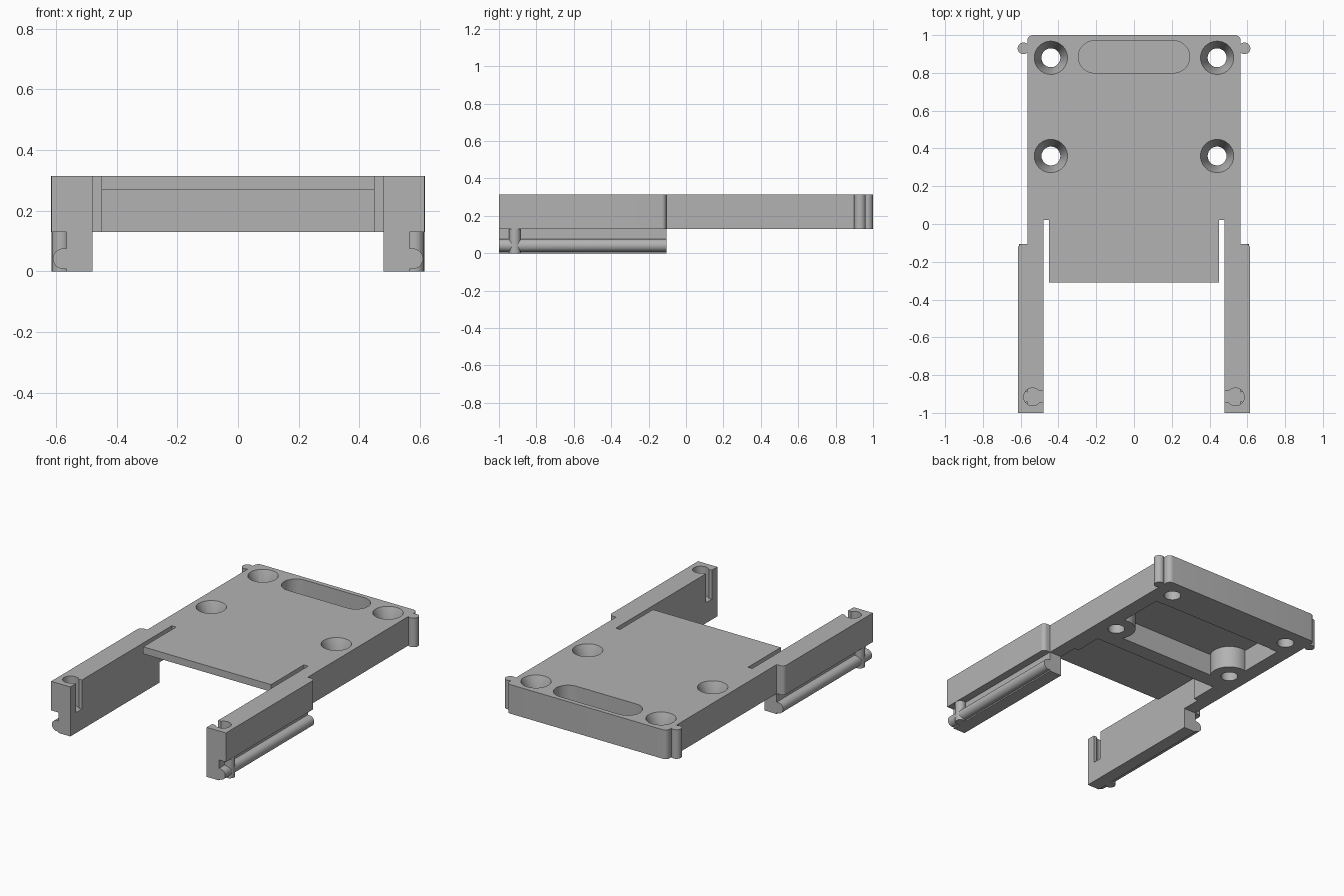
import bpy, bmesh, math

if "Cube" in bpy.data.objects:
    bpy.data.objects.remove(bpy.data.objects["Cube"])

grey = bpy.data.materials.new("plain grey")
grey.use_nodes = True
COLOUR = (0.45, 0.45, 0.45, 1)
grey.diffuse_color = COLOUR
grey.node_tree.nodes["Principled BSDF"].inputs["Base Color"].default_value = COLOUR

TOP, MID, THIN = 0.315, 0.13, 0.27


def arc(cx, cy, r, a0, a1, n=16):
    """Points on an arc, angles in degrees."""
    return [(cx + r * math.cos(math.radians(a0 + (a1 - a0) * i / n)),
             cy + r * math.sin(math.radians(a0 + (a1 - a0) * i / n))) for i in range(n + 1)]


def prism(name, pts, lo, hi, along="z"):
    """Extrude a closed outline along z, or an (x, z) section along y."""
    bm = bmesh.new()
    place = (lambda a, b: (a, b, lo)) if along == "z" else (lambda a, b: (a, lo, b))
    face = bm.faces.new([bm.verts.new(place(*p)) for p in pts])
    ext = bmesh.ops.extrude_face_region(bm, geom=[face])["geom"]
    move = (0, 0, hi - lo) if along == "z" else (0, hi - lo, 0)
    bmesh.ops.translate(bm, vec=move, verts=[v for v in ext if isinstance(v, bmesh.types.BMVert)])
    bmesh.ops.recalc_face_normals(bm, faces=bm.faces)
    return finish(name, bm)


def finish(name, bm):
    me = bpy.data.meshes.new(name)
    bm.to_mesh(me)
    bm.free()
    me.materials.append(grey)
    ob = bpy.data.objects.new(name, me)
    bpy.context.collection.objects.link(ob)
    return ob


def box(name, x0, x1, y0, y1, z0, z1):
    return prism(name, [(x0, y0), (x1, y0), (x1, y1), (x0, y1)], z0, z1)


def drum(name, x, y, z0, z1, r0, r1):
    """Cylinder or cone between two heights."""
    bm = bmesh.new()
    bmesh.ops.create_cone(bm, cap_ends=True, segments=40, radius1=r0, radius2=r1, depth=z1 - z0)
    bmesh.ops.translate(bm, vec=(x, y, (z0 + z1) / 2), verts=bm.verts)
    return finish(name, bm)


def activate(ob):
    bpy.ops.object.select_all(action="DESELECT")
    ob.select_set(True)
    bpy.context.view_layer.objects.active = ob


def combine(ob, tool, op="DIFFERENCE"):
    mod = ob.modifiers.new(op, "BOOLEAN")
    mod.object, mod.operation, mod.solver = tool, op, "EXACT"
    activate(ob)
    bpy.ops.object.modifier_apply(modifier=mod.name)
    bpy.data.objects.remove(tool)


def smooth(ob):
    activate(ob)
    bpy.ops.object.shade_smooth_by_angle(angle=math.radians(30))


def mirror_x(ob):
    mod = ob.modifiers.new("mirror", "MIRROR")
    mod.use_mirror_merge = False
    activate(ob)
    bpy.ops.object.modifier_apply(modifier=mod.name)


# Base plate with tongue, narrow relief slots and rounded back corners
half = [(0.45, -0.31), (0.45, 0.02), (0.48, 0.02), (0.48, -0.105), (0.565, -0.105)]
half += arc(0.535, 0.97, 0.03, 0, 90, 8)
plate = prism("base_plate", half + [(-x, y) for x, y in reversed(half)], MID, TOP)

# Latch knobs on the back corners
for s in (1, -1):
    knob = drum("knob", s * 0.585, 0.93, MID, TOP, 0.031, 0.031)
    combine(plate, knob, "UNION")

# Thin the tongue from underneath
combine(plate, box("cut", -0.45, 0.45, -0.5, 0.2, 0, THIN))

# Underside pocket that leaves round bosses at the screw holes
HOLES = [(s * 0.44, y) for s in (1, -1) for y in (0.36, 0.88)]
pocket = box("pocket", -0.47, 0.47, 0.3, 0.77, 0, THIN)
for x, y in HOLES:
    combine(pocket, drum("boss", x, y, -0.1, 0.4, 0.115, 0.115))
combine(plate, pocket)

# Countersunk screw holes
for x, y in HOLES:
    combine(plate, drum("shaft", x, y, 0, 0.5, 0.05, 0.05))
    combine(plate, drum("sink", x, y, 0.215, TOP + 0.01, 0.048, 0.092))

# Long blind slot near the back edge
slot = arc(0.21, 0.885, 0.085, -90, 90, 20) + arc(-0.21, 0.885, 0.085, 90, 270, 20)
combine(plate, prism("slot", slot, 0.19, 0.5))
smooth(plate)

# Side arm section: stepped outer face with a rounded rail along the foot
section = [(0.48, 0), (0.565, 0), (0.565, 0.008)] + arc(0.576, 0.042, 0.034, -90, 90)
section += [(0.565, 0.076), (0.565, MID), (0.615, MID), (0.615, TOP), (0.48, TOP)]
arm = prism("side_arms", section, -1, -0.105, "y")

# Round the upper back outer corner
corner = [(0.63, -0.09), (0.6, -0.09)] + arc(0.59, -0.13, 0.025, 90, 0, 8) + [(0.63, -0.13)]
combine(arm, prism("corner", corner, MID - 0.01, TOP + 0.1))

# Upright bead crossing the rail
combine(arm, drum("bead", 0.583, -0.915, 0, MID + 0.01, 0.031, 0.031), "UNION")

# Keyhole socket open to the inner face
combine(arm, drum("socket", 0.537, -0.915, MID, 0.5, 0.047, 0.047))
combine(arm, box("mouth", 0.4, 0.537, -0.945, -0.885, MID, 0.5))
mirror_x(arm)
smooth(arm)
